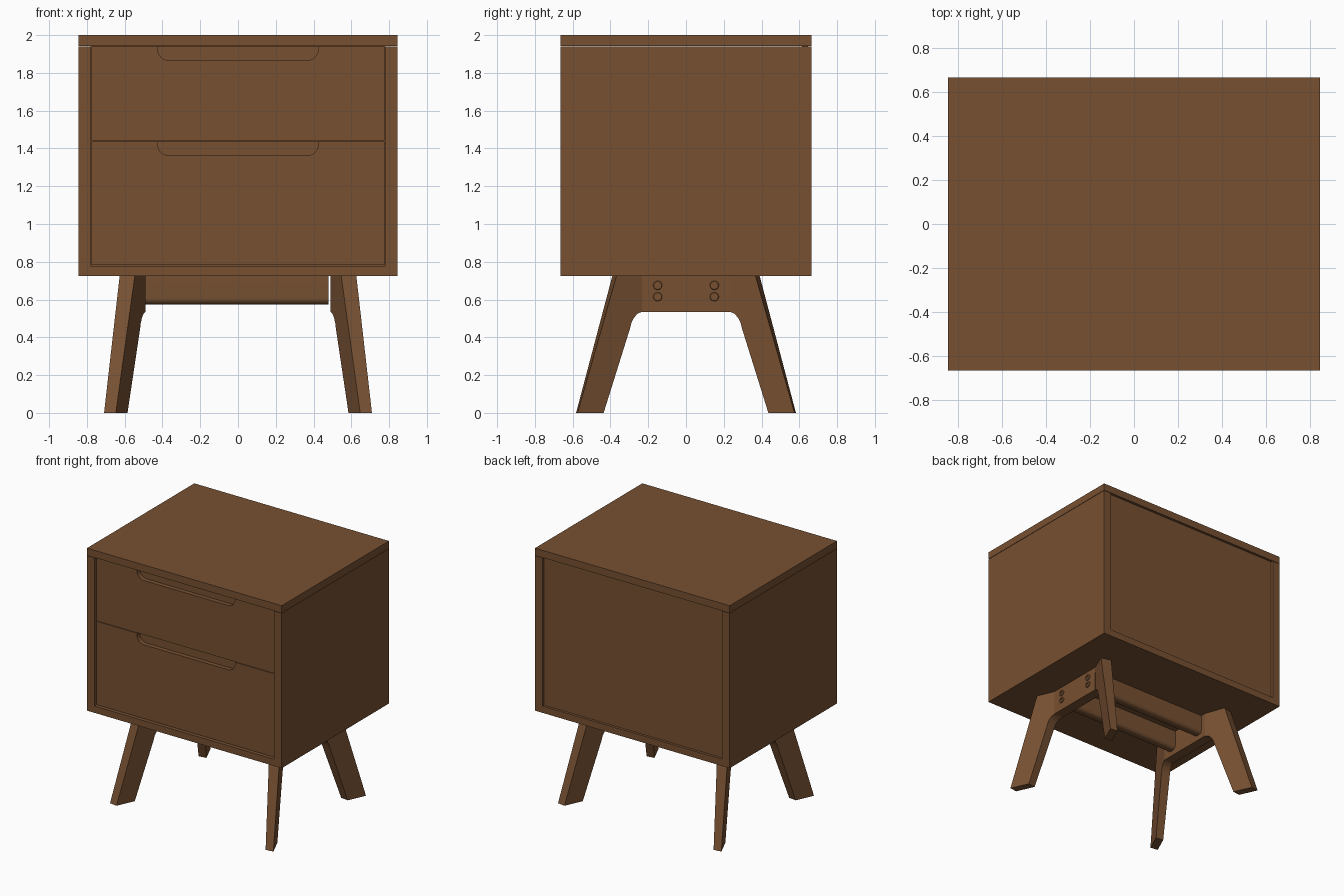
import bpy, bmesh, math

if "Cube" in bpy.data.objects:
    bpy.data.objects.remove(bpy.data.objects["Cube"])

wood = bpy.data.materials.new("walnut brown")
wood.diffuse_color = (0.185, 0.082, 0.032, 1)
wood.use_nodes = True
wood.node_tree.nodes["Principled BSDF"].inputs["Base Color"].default_value = wood.diffuse_color


def finish(name, bm, smooth=False):
    bmesh.ops.recalc_face_normals(bm, faces=bm.faces[:])
    me = bpy.data.meshes.new(name)
    bm.to_mesh(me)
    bm.free()
    ob = bpy.data.objects.new(name, me)
    bpy.context.collection.objects.link(ob)
    me.materials.append(wood)
    if smooth:
        bpy.ops.object.select_all(action='DESELECT')
        ob.select_set(True)
        bpy.context.view_layer.objects.active = ob
        bpy.ops.object.shade_smooth_by_angle(angle=math.radians(35))
    return ob


def loft(bm, loop_a, loop_b):
    """Closed solid between two matching loops."""
    a = [bm.verts.new(p) for p in loop_a]
    b = [bm.verts.new(p) for p in loop_b]
    n = len(a)
    bm.faces.new(a)
    bm.faces.new(b[::-1])
    for i in range(n):
        j = (i + 1) % n
        bm.faces.new((a[j], a[i], b[i], b[j]))


def box(name, x0, x1, y0, y1, z0, z1):
    bm = bmesh.new()
    base = [(x0, y0), (x1, y0), (x1, y1), (x0, y1)]
    loft(bm, [(x, y, z0) for x, y in base], [(x, y, z1) for x, y in base])
    return finish(name, bm)


def arc(cx, cy, r, a0, a1, n=6):
    return [(cx + r * math.cos(math.radians(a0 + (a1 - a0) * i / n)),
             cy + r * math.sin(math.radians(a0 + (a1 - a0) * i / n))) for i in range(n + 1)]


W, D = 0.845, 0.665      # half width, half depth
IN = 0.78                # inner half width
INSET = 0.02

# Cabinet shell
box("top_panel", -W, W, -D, D, 1.943, 2.0)
box("left_side_panel", -W, -IN, -D, D, 0.725, 1.94)
box("right_side_panel", IN, W, -D, D, 0.725, 1.94)
box("bottom_panel", -IN, IN, -D, D, 0.725, 0.778)
box("back_panel", -IN, IN, D - INSET - 0.03, D - INSET, 0.778, 1.943)


# Drawer fronts with a round-cornered finger notch in the upper edge
def drawer(name, z0, z1):
    x, hw, depth, r = IN - 0.004, 0.425, 0.075, 0.06
    zb = z1 - depth
    right = [(hw, z1)] + arc(hw - r, zb + r, r, 0, -90)
    left = [(-px, pz) for px, pz in reversed(right)]
    prof = [(-x, z0), (x, z0), (x, z1)] + right + left + [(-x, z1)]
    bm = bmesh.new()
    yf, ym, yb = -D + INSET, -D + INSET + 0.035, -D + INSET + 0.06
    loft(bm, [(a, yf, c) for a, c in prof], [(a, ym, c) for a, c in prof])
    rect = [(-x, z0), (x, z0), (x, z1), (-x, z1)]
    loft(bm, [(a, ym, c) for a, c in rect], [(a, yb, c) for a, c in rect])
    finish(name, bm, True)


drawer("lower_drawer_front", 0.783, 1.437)
drawer("upper_drawer_front", 1.441, 1.941)

# Splayed legs: (y, z) outline, swung outward from the end of the mounting block
leg_profile = [(0.233, 0.725), (0.39, 0.725), (0.582, 0), (0.444, 0), (0.305, 0.445),
               (0.297, 0.475), (0.281, 0.504), (0.259, 0.526), (0.233, 0.535)]


def leg(name, sx, sy):
    inner, outer = [], []
    for y, z in leg_profile:
        t = z / 0.725
        x = 0.49 + (0.45 - 0.09 * t) * (y - 0.233)
        swing = min(1, (y - 0.233) / 0.15)
        inner.append((sx * x, sy * y, z))
        outer.append((sx * (x + 0.062 + 0.018 * t),
                      sy * (y - swing * (0.008 + 0.014 * t)), z))
    bm = bmesh.new()
    loft(bm, inner, outer)
    finish(name, bm, True)


for sx, side in ((-1, "left"), (1, "right")):
    for sy, end in ((-1, "front"), (1, "back")):
        leg(f"{end}_{side}_leg", sx, sy)
    # Block joining each pair of legs
    xa, xb = sorted((sx * 0.49, sx * 0.57))
    box(f"{side}_leg_block", xa, xb, -0.233, 0.233, 0.535, 0.725)
    # Round bolt heads with a hex socket
    bm = bmesh.new()
    for y in (-0.15, 0.15):
        for z in (0.615, 0.675):
            def ring(r, n, x):
                return [bm.verts.new((sx * x, y + r * math.cos(math.tau * i / n),
                                      z + r * math.sin(math.tau * i / n))) for i in range(n)]
            rings = [ring(0.024, 18, 0.565), ring(0.024, 18, 0.574), ring(0.021, 18, 0.577),
                     ring(0.010, 18, 0.577), ring(0.010, 18, 0.571)]
            for a, b in zip(rings, rings[1:]):
                for i in range(18):
                    j = (i + 1) % 18
                    bm.faces.new((a[i], a[j], b[j], b[i]))
            bm.faces.new(rings[-1])
            bm.faces.new(rings[0][::-1])
    finish(f"{side}_bolts", bm, True)

# Two cross rails under the cabinet, rounded along the lower edges
for y, name in ((-0.15, "front_rail"), (0.15, "back_rail")):
    h, r, zb = 0.04, 0.03, 0.575
    prof = ([(y - h, 0.725)] + arc(y - h + r, zb + r, r, 180, 270)
            + arc(y + h - r, zb + r, r, 270, 360) + [(y + h, 0.725)])
    bm = bmesh.new()
    loft(bm, [(-0.49, a, c) for a, c in prof], [(0.478, a, c) for a, c in prof])
    finish(name, bm, True)
